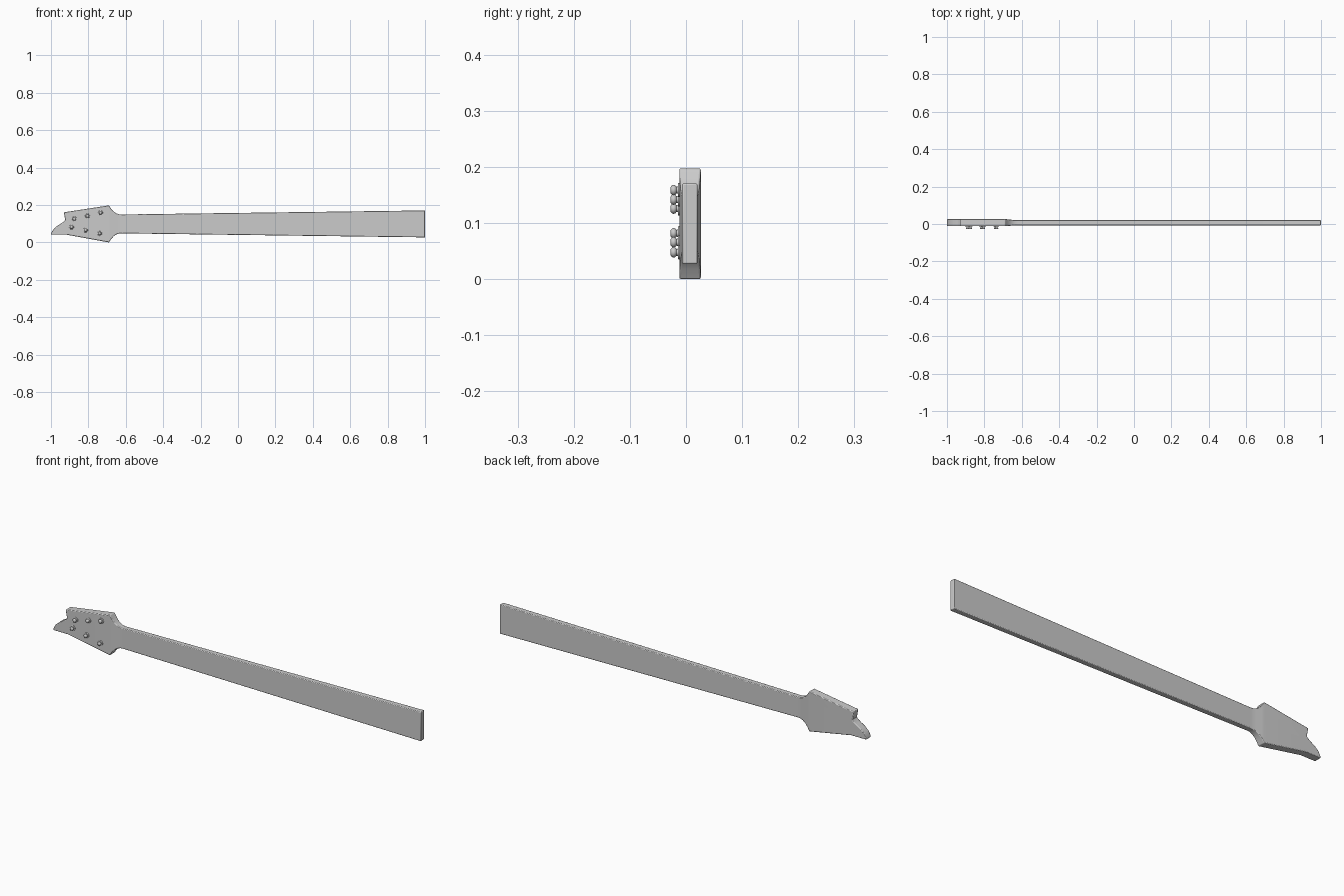
import bpy, bmesh, math

if "Cube" in bpy.data.objects:
    bpy.data.objects.remove(bpy.data.objects["Cube"])

ZC = 0.099            # centre line of the neck
HEAD_Y = (-0.012, 0.0265)
NECK_Y = (-0.007, 0.0205)


def finish(bm, name):
    bmesh.ops.recalc_face_normals(bm, faces=bm.faces)
    me = bpy.data.meshes.new(name)
    bm.to_mesh(me)
    bm.free()
    ob = bpy.data.objects.new(name, me)
    bpy.context.collection.objects.link(ob)
    return ob


def smooth(ob, angle):
    bpy.ops.object.select_all(action='DESELECT')
    ob.select_set(True)
    bpy.context.view_layer.objects.active = ob
    bpy.ops.object.shade_smooth_by_angle(angle=math.radians(angle))


def depth(x, side):
    # thickness blends from headstock to neck across the flare
    t = min(max((x + 0.69) / 0.055, 0), 1)
    return HEAD_Y[side] * (1 - t) + NECK_Y[side] * t


# Headstock outline, flared throat and tapering neck as one body
head = [(-0.92, 0.042), (-1.0, 0.042), (-0.996, 0.055), (-0.986, 0.072),
        (-0.968, 0.088), (-0.945, 0.102), (-0.929, 0.113), (-0.924, 0.121),
        (-0.931, 0.161)]
stations = [(-0.69, 0.099), (-0.678, 0.081), (-0.665, 0.066),
            (-0.65, 0.056), (-0.635, 0.0515), (-0.62, 0.0505), (1.0, 0.072)]

bm = bmesh.new()
rings = []
for side in (0, 1):
    def V(x, z):
        return bm.verts.new((x, depth(x, side), z))
    hv = [V(*p) for p in head]
    top = [V(x, ZC + h) for x, h in stations]
    bot = [V(x, ZC - h) for x, h in stations]
    bm.faces.new([bot[0]] + hv + [top[0]])
    for i in range(len(stations) - 1):
        bm.faces.new([bot[i], top[i], top[i + 1], bot[i + 1]])
    rings.append(hv + top + bot[::-1])
n = len(rings[0])
for i in range(n):
    j = (i + 1) % n
    bm.faces.new([rings[0][i], rings[0][j], rings[1][j], rings[1][i]])
neck = finish(bm, "neck_and_headstock")
bev = neck.modifiers.new("edge_rounding", 'BEVEL')
bev.width = 0.003
bev.segments = 2
bev.limit_method = 'ANGLE'
bev.angle_limit = math.radians(45)
smooth(neck, 30)


# Tuning posts: washer, short stem and rounded cap turned around y
profile = [(0.0125, 0.002), (0.0125, -0.0015), (0.0115, -0.0025),
           (0.0065, -0.0025), (0.006, -0.005), (0.0085, -0.007),
           (0.0095, -0.010), (0.0085, -0.0130), (0.0055, -0.0155)]


def tuning_post(name, x, z, segs=20):
    bm = bmesh.new()
    loops = []
    for r, y in profile:
        loops.append([bm.verts.new((x + r * math.cos(k * math.tau / segs),
                                    HEAD_Y[0] + y,
                                    z + r * math.sin(k * math.tau / segs)))
                      for k in range(segs)])
    for a, b in zip(loops, loops[1:]):
        for k in range(segs):
            m = (k + 1) % segs
            bm.faces.new([a[k], a[m], b[m], b[k]])
    bm.faces.new(loops[0])
    bm.faces.new(loops[-1])
    smooth(finish(bm, name), 50)


upper = [(-0.875, 0.126), (-0.805, 0.142), (-0.735, 0.159)]
lower = [(-0.89, 0.082), (-0.815, 0.066), (-0.74, 0.048)]
for i, p in enumerate(upper + lower):
    tuning_post(f"tuning_post_{i + 1}", *p)
